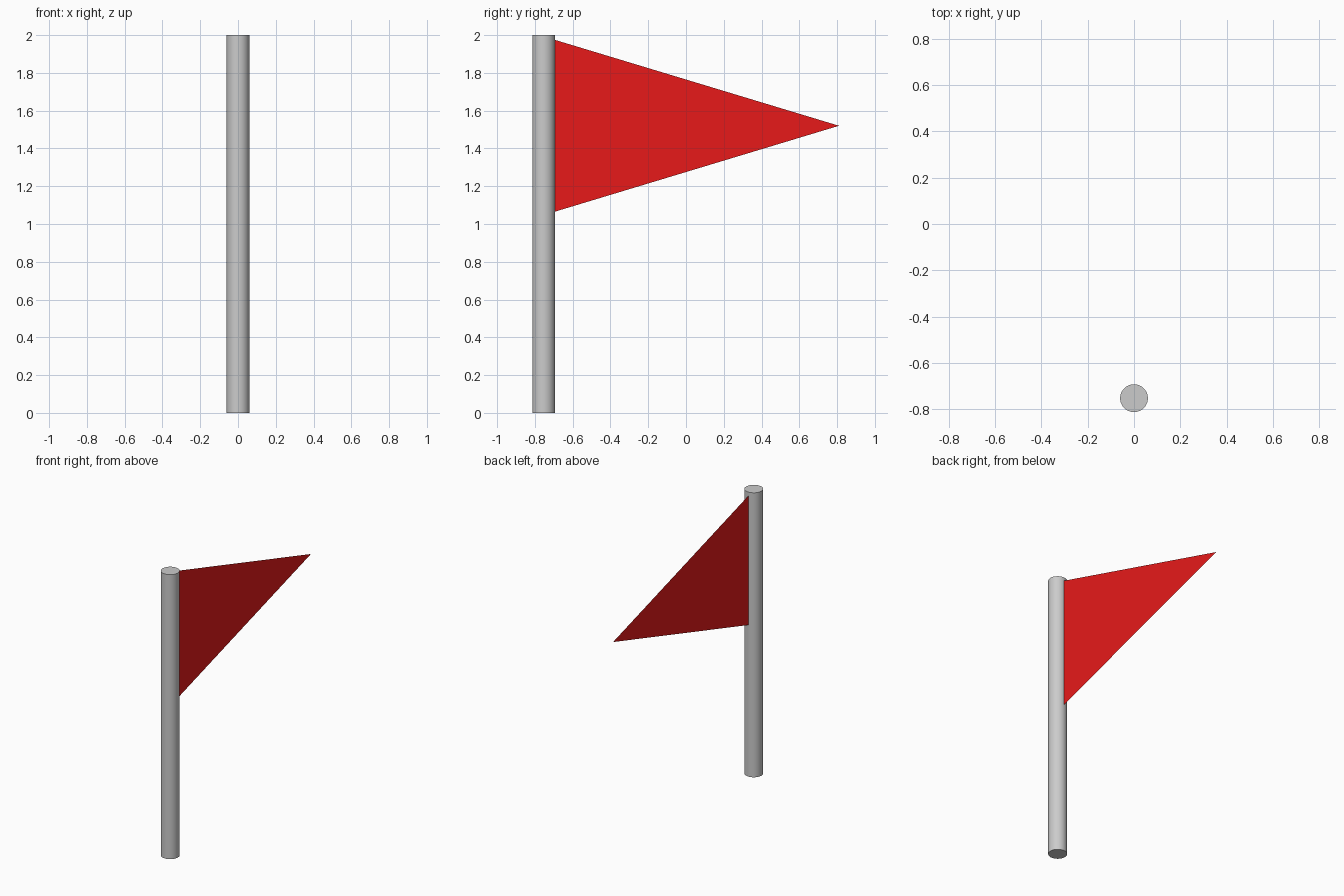
import bpy, bmesh

if "Cube" in bpy.data.objects:
    bpy.data.objects.remove(bpy.data.objects["Cube"])

POLE_Y, POLE_R, HEIGHT = -0.753, 0.06, 2.0

# Pole: smooth round shaft with sharp, flat ends
bpy.ops.mesh.primitive_cylinder_add(vertices=48, radius=POLE_R, depth=HEIGHT,
                                    location=(0, POLE_Y, HEIGHT / 2))
pole = bpy.context.object
pole.name = "pole"
bpy.ops.object.shade_smooth_by_angle()

# Pennant: single-sheet triangle starting at the pole surface
base_y, tip_y, mid_z, half = POLE_Y + POLE_R - 0.002, 0.81, 1.52, 0.455
bm = bmesh.new()
corners = [(0, base_y, mid_z - half), (0, tip_y, mid_z), (0, base_y, mid_z + half)]
bm.faces.new([bm.verts.new(c) for c in corners])
mesh = bpy.data.meshes.new("pennant")
bm.to_mesh(mesh)
bm.free()
pennant = bpy.data.objects.new("pennant", mesh)
bpy.context.collection.objects.link(pennant)

# Red cloth
red = bpy.data.materials.new("red_cloth")
red.diffuse_color = (0.8, 0.01, 0.01, 1)
red.use_nodes = True
red.node_tree.nodes["Principled BSDF"].inputs["Base Color"].default_value = red.diffuse_color
mesh.materials.append(red)
